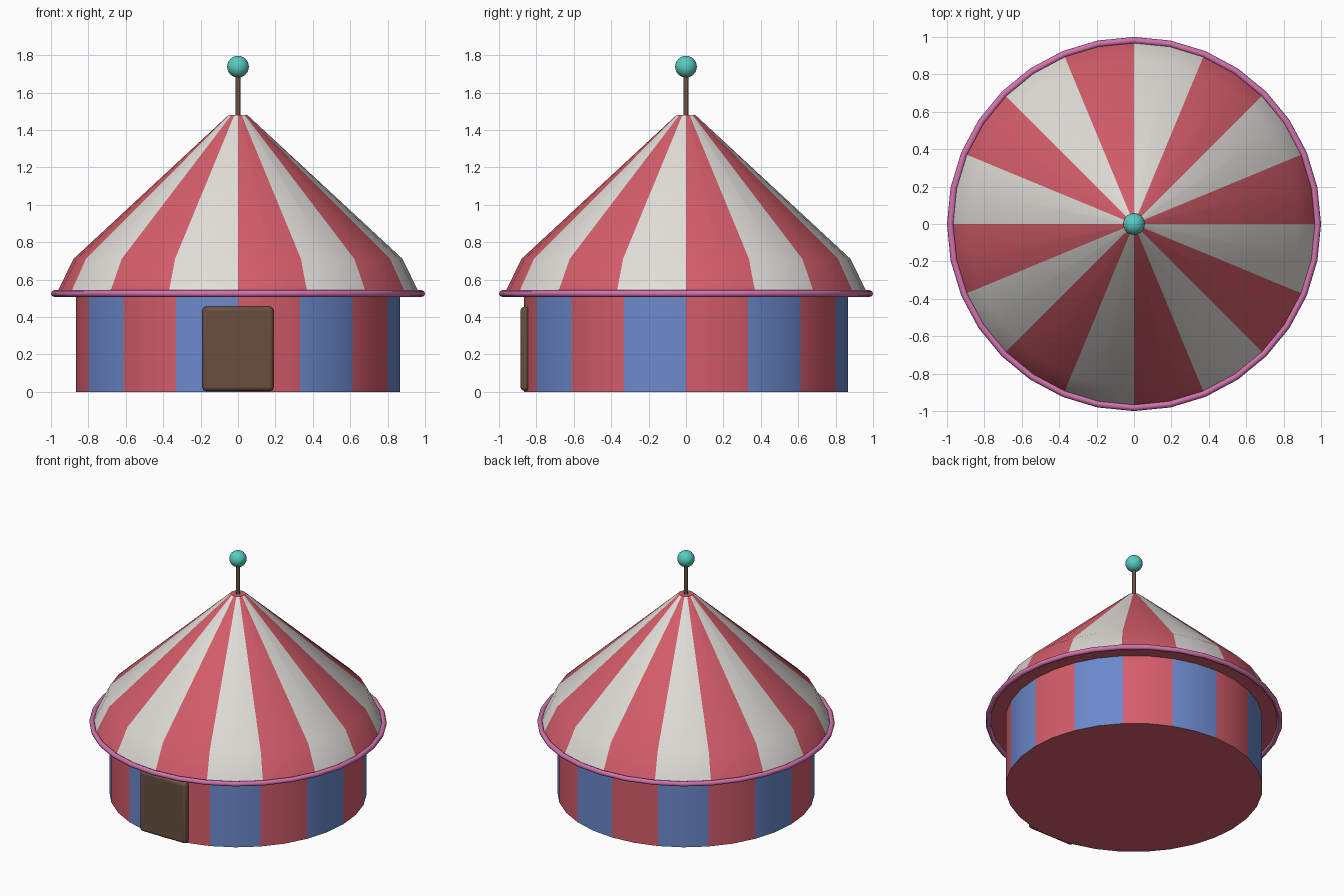
import bpy, bmesh, math
from mathutils import Vector

default = bpy.data.objects.get("Cube")
if default:
    bpy.data.objects.remove(default, do_unlink=True)


def material(name, rgb):
    mat = bpy.data.materials.new(name)
    mat.use_nodes = True
    colour = (*rgb, 1)
    mat.diffuse_color = colour
    mat.node_tree.nodes["Principled BSDF"].inputs["Base Color"].default_value = colour
    return mat


red = material("red canvas", (0.66, 0.11, 0.145))
cream = material("cream canvas", (0.75, 0.73, 0.69))
blue = material("blue canvas", (0.15, 0.25, 0.6))
pink = material("pink trim", (0.65, 0.17, 0.42))
brown = material("brown wood", (0.14, 0.08, 0.05))
teal = material("teal ball", (0.1, 0.6, 0.53))

SIDES = 32
STRIPES = 16


def smooth(obj, degrees=30):
    bpy.ops.object.select_all(action="DESELECT")
    obj.select_set(True)
    bpy.context.view_layer.objects.active = obj
    bpy.ops.object.shade_smooth_by_angle(angle=math.radians(degrees))


def striped_drum(name, profile, second):
    """Spin a (radius, height) profile, cap both ends, and stripe it by angle."""
    bm = bmesh.new()
    rings = []
    for r, z in profile:
        angles = [math.tau * i / SIDES for i in range(SIDES)]
        rings.append([bm.verts.new((r * math.cos(a), r * math.sin(a), z)) for a in angles])
    for low, high in zip(rings, rings[1:]):
        for i in range(SIDES):
            j = (i + 1) % SIDES
            face = bm.faces.new((low[i], low[j], high[j], high[i]))
            face.material_index = (i * STRIPES // SIDES) % 2
    bm.faces.new(rings[0][::-1])
    bm.faces.new(rings[-1])
    mesh = bpy.data.meshes.new(name)
    bm.to_mesh(mesh)
    bm.free()
    mesh.materials.append(red)
    mesh.materials.append(second)
    obj = bpy.data.objects.new(name, mesh)
    bpy.context.collection.objects.link(obj)
    smooth(obj)
    return obj


def finish(name, mat, degrees=30):
    obj = bpy.context.object
    obj.name = name
    obj.data.materials.append(mat)
    smooth(obj, degrees)
    return obj


# Striped walls and two-slope roof
striped_drum("tent_wall", [(0.865, 0), (0.865, 0.525)], blue)
striped_drum("tent_roof", [(0.97, 0.525), (0.88, 0.71), (0.05, 1.48)], cream)

# Trim around the eave
bpy.ops.mesh.primitive_torus_add(major_radius=0.982, minor_radius=0.018,
                                 major_segments=SIDES, minor_segments=8,
                                 location=(0, 0, 0.525))
finish("eave_trim", pink, 50)

# Pole and ball on the peak
bpy.ops.mesh.primitive_cylinder_add(vertices=12, radius=0.014, depth=0.26,
                                    location=(0, 0, 1.59))
finish("roof_pole", brown, 40)
bpy.ops.mesh.primitive_uv_sphere_add(segments=24, ring_count=12, radius=0.058,
                                     location=(0, 0, 1.738))
finish("pole_ball", teal)

# Rounded door panel at the front
bpy.ops.mesh.primitive_cube_add(size=1, location=(0, -0.862, 0.23))
door = bpy.context.object
door.data.transform(door.matrix_basis.Diagonal(Vector((0.38, 0.046, 0.45, 1))))
bevel = door.modifiers.new("rounded_edges", "BEVEL")
bevel.width = 0.02
bevel.segments = 3
finish("door", brown, 40)
